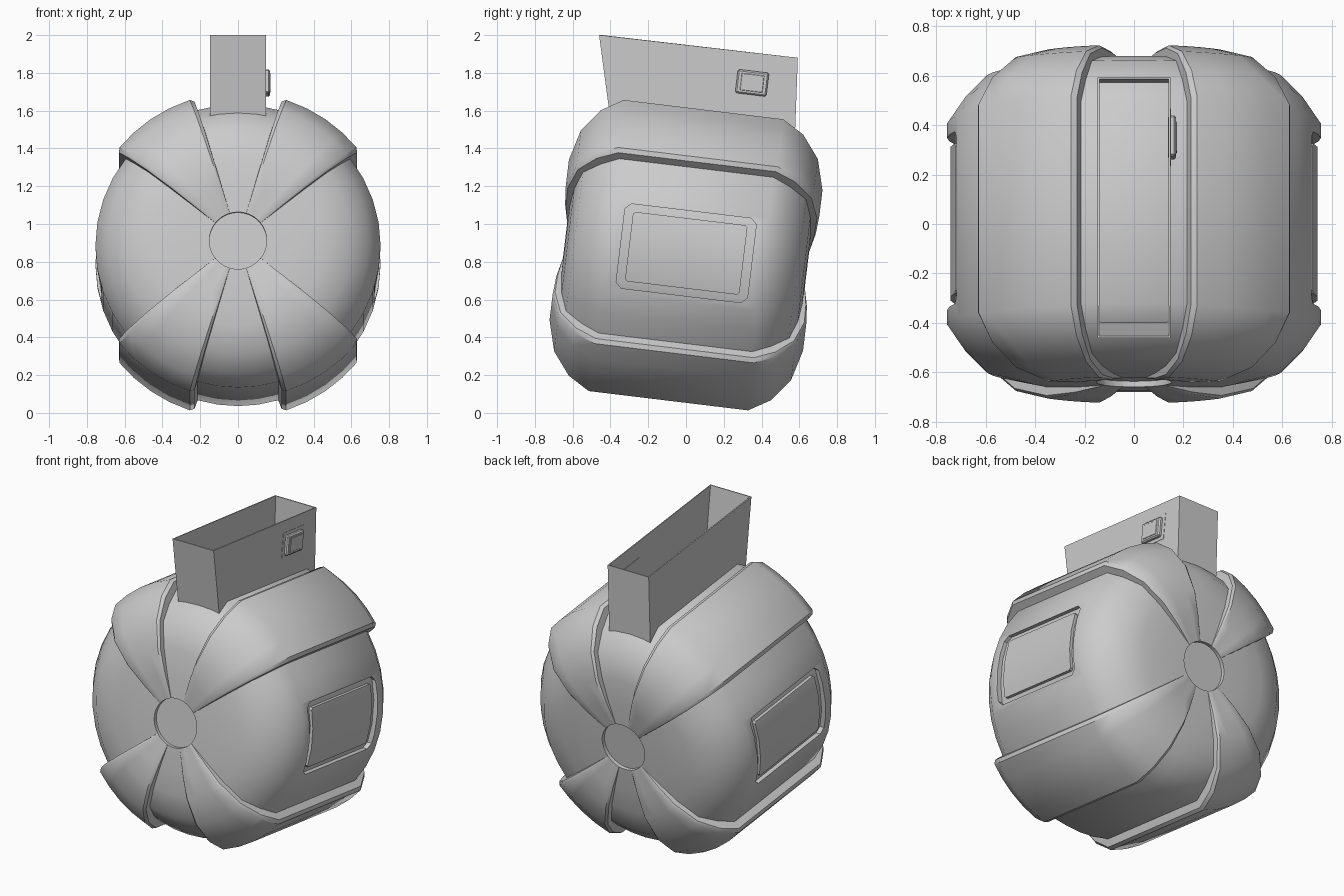
import bpy, bmesh, math
from mathutils import Matrix

if "Cube" in bpy.data.objects:
    bpy.data.objects.remove(bpy.data.objects["Cube"])

TILT = Matrix.Translation((0, 0, .835)) @ Matrix.Rotation(math.radians(-6.9), 4, 'X')


def make(name, verts, faces, matrix=None):
    me = bpy.data.meshes.new(name)
    me.from_pydata(verts, [], faces)
    bm = bmesh.new()
    bm.from_mesh(me)
    bmesh.ops.remove_doubles(bm, verts=bm.verts, dist=1e-5)
    bmesh.ops.recalc_face_normals(bm, faces=bm.faces)
    bm.to_mesh(me)
    bm.free()
    if matrix:
        me.transform(matrix)
    ob = bpy.data.objects.new(name, me)
    bpy.context.collection.objects.link(ob)
    return ob


def activate(ob):
    bpy.ops.object.select_all(action='DESELECT')
    ob.select_set(True)
    bpy.context.view_layer.objects.active = ob


def smooth(ob, angle=38):
    activate(ob)
    bpy.ops.object.shade_smooth_by_angle(angle=math.radians(angle))


def cut(ob, cutter):
    m = ob.modifiers.new("cut", 'BOOLEAN')
    m.object, m.operation, m.solver = cutter, 'DIFFERENCE', 'EXACT'
    activate(ob)
    bpy.ops.object.modifier_apply(modifier=m.name)
    bpy.data.objects.remove(cutter)


def bevel(ob, width, segments=1):
    m = ob.modifiers.new("bevel", 'BEVEL')
    m.width, m.segments = width, segments
    activate(ob)
    bpy.ops.object.modifier_apply(modifier=m.name)


# drum: low and raised profiles (radius, half length), blended by angle
LOW = [(0, .622), (.152, .622), (.152, .645), (.3, .642), (.45, .63), (.6, .595), (.69, .505), (.755, .41)]
HIGH = [(0, .622), (.152, .622), (.152, .645), (.3, .668), (.45, .676), (.62, .632), (.745, .54), (.817, .425)]
quarter = [(0, 0), (9.5, 0), (19, 0), (28.5, 0), (38, 0), (38.2, .75), (39.8, 1), (47.5, 1), (55.5, 1),
           (63.5, 1), (71.8, 1), (73.3, .75), (73.5, 0), (82, 0)]
half = quarter + [(90, 0)] + [(180 - a, f) for a, f in reversed(quarter[1:])]
ring = half + [(a + 180, f) for a, f in half]
verts = []
for a, f in ring:
    c, s = math.cos(math.radians(a)), math.sin(math.radians(a))
    pts = [(l[0] + (h[0] - l[0]) * f, l[1] + (h[1] - l[1]) * f) for l, h in zip(LOW, HIGH)]
    pts = [(r, -y) for r, y in pts] + pts[::-1]
    verts += [(r * c, y, r * s) for r, y in pts]
n, k = len(ring), 2 * len(LOW)
faces = []
for i in range(n):
    j = (i + 1) % n
    for p in range(k - 1):
        if p == 0:
            faces.append((i * k, i * k + 1, j * k + 1))
        elif p == k - 2:
            faces.append((i * k + p, i * k + p + 1, j * k + p))
        else:
            faces.append((i * k + p, i * k + p + 1, j * k + p + 1, j * k + p))
drum = make("drum_body", verts, faces, TILT)


# curved side patch with clipped corners
def patch(name, side, r0, r1, hy, hz, c):
    rows = [(-hz, hy - c), (-hz + c, hy), (-hz / 3, hy), (hz / 3, hy), (hz - c, hy), (hz, hy - c)]
    vs, fs = [], []
    for z, w in rows:
        for r, y in ((r0, -w), (r0, w), (r1, w), (r1, -w)):
            vs.append((side * math.sqrt(r * r - z * z), y, z + .01))
    for i in range(len(rows) - 1):
        for q in range(4):
            a, b = i * 4 + q, i * 4 + (q + 1) % 4
            fs.append((a, b, b + 4, a + 4))
    e = len(vs) - 4
    fs += [(0, 1, 2, 3), (e, e + 1, e + 2, e + 3)]
    return make(name, vs, fs, TILT)


# recessed side frames with an inner plate
for side, label in ((1, "right"), (-1, "left")):
    cut(drum, patch("cutter", side, .727, .9, .35, .225, .03))
    plate = patch("side_plate_" + label, side, .70, .745, .305, .185, .012)
    smooth(plate, 30)
smooth(drum)

# open feed chute, thin walls
outline = [(-.46, 2.0), (.592, 1.88), (.575, 1.42), (-.40, 1.55)]
cv = [(x, y, z) for x in (-.147, .147) for y, z in outline]
chute = make("feed_chute", cv, [(0, 1, 2, 3), (4, 5, 6, 7), (1, 2, 6, 5), (0, 3, 7, 4)])
sol = chute.modifiers.new("walls", 'SOLIDIFY')
sol.thickness, sol.offset = .01, -1
activate(chute)
bpy.ops.object.modifier_apply(modifier=sol.name)


# catch on the right wall of the chute
def block(name, x0, x1, hy, hz):
    vs = [(x, y, z) for x in (x0, x1) for y, z in ((-hy, -hz), (hy, -hz), (hy, hz), (-hy, hz))]
    fs = [(0, 1, 2, 3), (4, 5, 6, 7)] + [(i, (i + 1) % 4, (i + 1) % 4 + 4, i + 4) for i in range(4)]
    m = Matrix.Translation((0, .35, 1.747)) @ Matrix.Rotation(math.radians(-6.9), 4, 'X')
    return make(name, vs, fs, m)


block("catch_surround", .140, .149, .107, .083)
button = block("catch_button", .138, .170, .083, .063)
bevel(button, .008)
face = block("catch_face", .160, .173, .06, .045)
bevel(face, .002)
